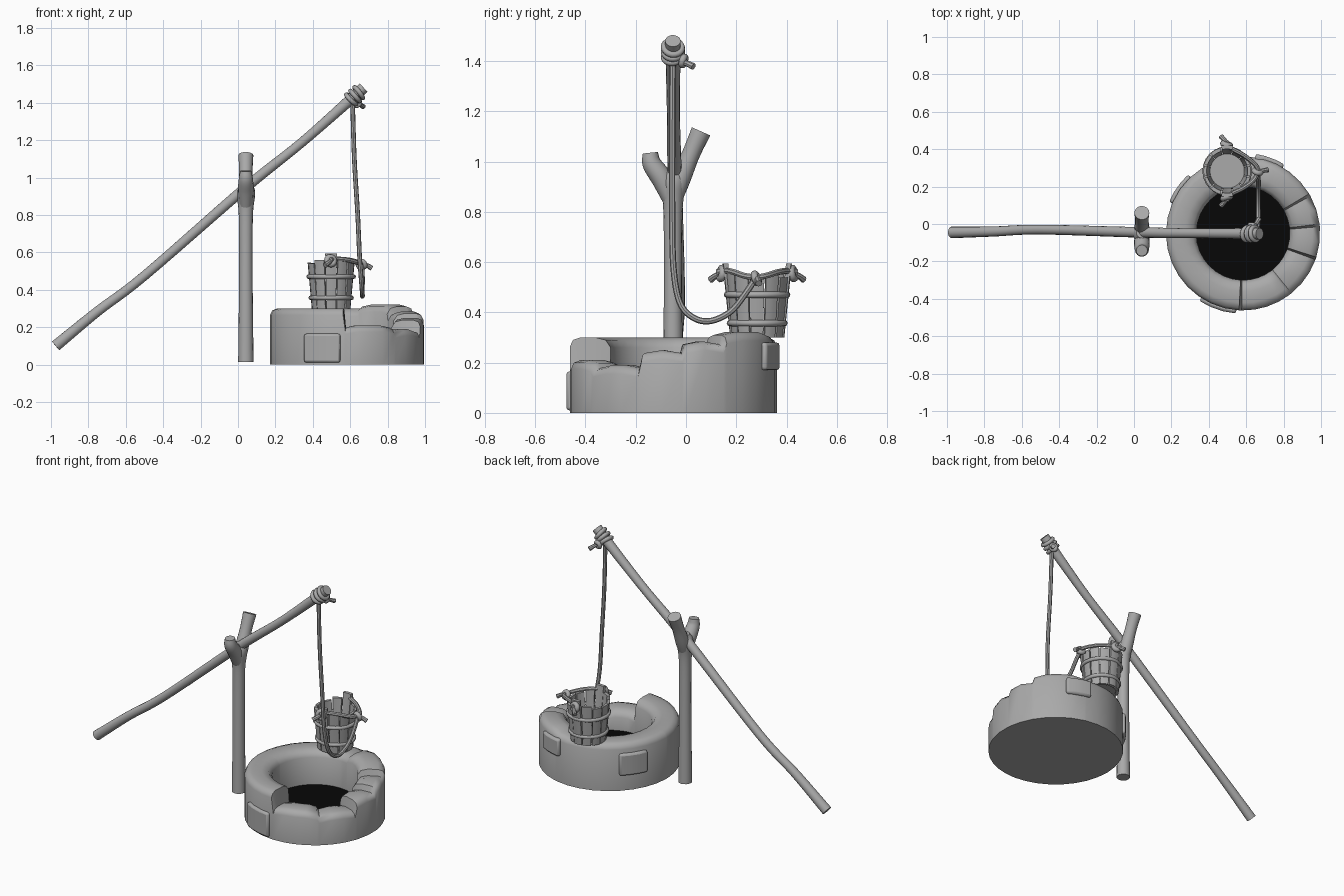
import bpy, bmesh, math, random
from mathutils import Vector

random.seed(4)
cube = bpy.data.objects.get("Cube")
if cube:
    bpy.data.objects.remove(cube)


def material(name, v):
    m = bpy.data.materials.new(name)
    m.use_nodes = True
    m.diffuse_color = (v, v, v, 1)
    m.node_tree.nodes["Principled BSDF"].inputs["Base Color"].default_value = (v, v, v, 1)
    return m


GREY = material("plain grey", 0.4)
BLACK = material("dark water", 0.002)


def finish(name, bm, mat=GREY, angle=40):
    bmesh.ops.recalc_face_normals(bm, faces=bm.faces)
    me = bpy.data.meshes.new(name)
    bm.to_mesh(me)
    bm.free()
    me.materials.append(mat)
    ob = bpy.data.objects.new(name, me)
    bpy.context.collection.objects.link(ob)
    bpy.ops.object.select_all(action='DESELECT')
    ob.select_set(True)
    bpy.context.view_layer.objects.active = ob
    bpy.ops.object.shade_smooth_by_angle(angle=math.radians(angle))
    return ob


def smooth_path(pts, steps=6):
    """Catmull-Rom interpolation of (x, y, z, radius) points."""
    p = [Vector(q) for q in pts]
    p = [2 * p[0] - p[1]] + p + [2 * p[-1] - p[-2]]
    out = []
    for a, b, c, d in zip(p, p[1:], p[2:], p[3:]):
        for k in range(steps):
            t = k / steps
            out.append(0.5 * (2 * b + (c - a) * t + (2 * a - 5 * b + 4 * c - d) * t * t
                              + (3 * b - a - 3 * c + d) * t ** 3))
    return out + [p[-2]]


def tube(name, pts, sides=12, steps=6):
    path = smooth_path(pts, steps)
    pos = [q.to_3d() for q in path]
    bm = bmesh.new()
    rings, side = [], None
    for i, q in enumerate(path):
        t = (pos[min(i + 1, len(pos) - 1)] - pos[max(i - 1, 0)]).normalized()
        side = t.orthogonal() if side is None else side - t * side.dot(t)
        side.normalize()
        up = t.cross(side)
        rings.append([bm.verts.new(pos[i] + q[3] * (side * math.cos(a) + up * math.sin(a)))
                      for a in (math.tau * k / sides for k in range(sides))])
    for r, s in zip(rings, rings[1:]):
        for k in range(sides):
            bm.faces.new((r[k], r[k - 1], s[k - 1], s[k]))
    bm.faces.new(rings[0])
    bm.faces.new(rings[-1])
    return finish(name, bm)


def hoop(name, centre, axis, major, minor):
    bpy.ops.mesh.primitive_torus_add(major_radius=major, minor_radius=minor, major_segments=24,
                                     minor_segments=8, location=centre)
    ob = bpy.context.object
    ob.name = name
    ob.rotation_euler = Vector((0, 0, 1)).rotation_difference(Vector(axis)).to_euler()
    ob.data.materials.append(GREY)
    bpy.ops.object.shade_smooth()


def wedge(bm, centre, a0, a1, r_in, r_out, z0, z1, flare=0):
    """Curved block between two angles, its upper end widened by flare."""
    cols = []
    for k in range(4):
        a = a0 + (a1 - a0) * k / 3
        cols.append([bm.verts.new((centre[0] + r * math.cos(a), centre[1] + r * math.sin(a), z))
                     for r, z in ((r_in, z0), (r_out, z0), (r_out + flare, z1), (r_in + flare, z1))])
    for c, d in zip(cols, cols[1:]):
        for k in range(4):
            bm.faces.new((c[k - 1], c[k], d[k], d[k - 1]))
    bm.faces.new(cols[0])
    bm.faces.new(cols[-1])


# Well wall: one ring whose top steps up and down from stone to stone
WELL, R_OUT, R_IN = (0.583, -0.05), 0.412, 0.25
stones = [(-180, -92, 0.3), (-92, -52, 0.21), (-52, -19, 0.19), (-19, 6, 0.25),
          (6, 30, 0.285), (30, 76, 0.322), (76, 180, 0.3)]
bm = bmesh.new()
columns = []
for start, end, h in stones:
    n = max(2, round((end - start) / 11))
    for k in range(n + 1):
        edge = k in (0, n) and h not in (0.3,)
        a = math.radians(start + 1 + (end - start - 2) * k / n)
        top = h - (0.012 if edge else 0)
        columns.append([bm.verts.new((WELL[0] + r * math.cos(a), WELL[1] + r * math.sin(a), z))
                        for r, z in ((R_OUT, 0), (R_OUT, top - 0.035), (R_OUT - 0.012, top - 0.01),
                                     (R_OUT - 0.04, top), (R_IN + 0.06, top), (R_IN + 0.02, top - 0.01),
                                     (R_IN, top - 0.04), (R_IN, 0.06))])
for i, c in enumerate(columns):
    d = columns[i - 1]
    for k in range(len(c) - 1):
        bm.faces.new((d[k], c[k], c[k + 1], d[k + 1]))
bm.faces.new([c[0] for c in columns])
finish("well_wall", bm, angle=50)

# Stones standing proud of the wall
bm = bmesh.new()
for mid, half, z0, z1 in ((251, 14, 0.01, 0.165), (145, 12, 0.1, 0.24), (70, 11, 0.17, 0.28)):
    wedge(bm, WELL, math.radians(mid - half), math.radians(mid + half), 0.38, R_OUT + 0.018, z0, z1)
ob = finish("proud_stones", bm)
bev = ob.modifiers.new("soft edges", 'BEVEL')
bev.width, bev.segments = 0.012, 2

# Dark water inside the well
bm = bmesh.new()
bmesh.ops.create_circle(bm, cap_ends=True, segments=40, radius=R_IN + 0.004)
bmesh.ops.translate(bm, verts=bm.verts, vec=(*WELL, 0.085))
finish("water", bm, BLACK)

# Forked post
PX = 0.042
tube("post", [(PX, -0.052, 0.015, 0.041), (PX, -0.052, 0.5, 0.036), (PX, -0.052, 0.8, 0.038),
              (PX, -0.05, 0.92, 0.05), (PX, -0.045, 0.97, 0.03)], 16)
tube("short_prong", [(PX, -0.06, 0.85, 0.034), (PX, -0.095, 0.93, 0.042), (PX, -0.135, 0.99, 0.038),
                     (PX, -0.142, 1.035, 0.03)], 16)
tube("long_prong", [(PX, -0.05, 0.85, 0.034), (PX, -0.022, 0.93, 0.04), (PX, 0.02, 1.03, 0.036),
                    (PX, 0.06, 1.12, 0.04)], 16)

# Long sweep pole
tube("sweep_pole", [(-0.975, -0.045, 0.1, 0.031), (-0.75, -0.04, 0.285, 0.027),
                    (-0.5, -0.03, 0.475, 0.026), (0.04, -0.045, 0.945, 0.028),
                    (0.35, -0.05, 1.195, 0.026), (0.672, -0.052, 1.48, 0.031)], 14)

# Rope lashed round the pole tip, with its knot
axis = Vector((0.75, 0, 0.66))
for i in range(3):
    hoop("lashing", Vector((0.605, -0.052, 1.418)) + axis * 0.027 * i,
         axis + Vector((0.1 * (i - 1), 0.12 * (i - 1), 0)), 0.036, 0.0125)
hoop("lashing_knot", (0.635, -0.01, 1.4), (0.3, 1, -0.3), 0.016, 0.014)
tube("lashing_end", [(0.64, -0.02, 1.4, 0.012), (0.655, 0.005, 1.39, 0.012), (0.67, 0.03, 1.378, 0.014)], 8)

# Hanging rope that droops and climbs to the bucket handle
R = 0.0125
tube("rope", [(0.612, -0.053, 1.42, R), (0.622, -0.055, 1.1, R), (0.64, -0.055, 0.8, R),
              (0.65, -0.05, 0.58, R), (0.66, -0.025, 0.44, R), (0.665, 0.03, 0.378, R),
              (0.665, 0.1, 0.366, R), (0.665, 0.18, 0.405, R), (0.665, 0.24, 0.48, R),
              (0.66, 0.28, 0.54, R)], 8, 5)

# Bucket staves, two of them taller as ears
BX, BY = 0.498, 0.283
bm = bmesh.new()
N = 12
for i in range(N):
    a, half = math.tau * i / N, math.pi / N - 0.03
    ear = i in (N // 4, 3 * N // 4)
    top = 0.595 if ear else 0.55 + random.uniform(-0.012, 0.012)
    wedge(bm, (BX, BY), a - half, a + half, 0.088, 0.106 + random.uniform(-0.003, 0.003),
          0.3, top, 0.022 if not ear else 0.03)
finish("bucket_staves", bm, angle=25)
bm = bmesh.new()
bmesh.ops.create_cone(bm, cap_ends=True, segments=24, radius1=0.092, radius2=0.094, depth=0.03)
bmesh.ops.translate(bm, verts=bm.verts, vec=(BX, BY, 0.325))
finish("bucket_floor", bm)
for z, r in ((0.357, 0.109), (0.47, 0.12)):
    hoop("bucket_hoop", (BX, BY, z), (0, 0, 1), r, 0.0125)

# Rope handle with knots outside each ear and at the hanging rope
tube("handle", [(0.495, 0.44, 0.56, R), (0.52, 0.405, 0.565, R), (0.59, 0.365, 0.56, R),
                (0.65, 0.315, 0.545, R), (0.66, 0.28, 0.54, R), (0.64, 0.235, 0.545, R),
                (0.58, 0.19, 0.56, R), (0.52, 0.16, 0.565, R), (0.495, 0.125, 0.56, R)], 8)
for s in (-1, 1):
    hoop("handle_knot", (0.495, BY + s * 0.142, 0.555), (0.3, s, 0.2), 0.02, 0.016)
    tube("handle_end", [(0.5, BY + s * 0.14, 0.555, 0.012), (0.485, BY + s * 0.165, 0.545, 0.012),
                        (0.465, BY + s * 0.185, 0.53, 0.014)], 8)
hoop("rope_knot", (0.66, 0.28, 0.535), (0.3, 1, 0.4), 0.018, 0.015)
tube("rope_end", [(0.66, 0.28, 0.54, 0.012), (0.69, 0.285, 0.53, 0.012), (0.715, 0.29, 0.515, 0.014)], 8)
